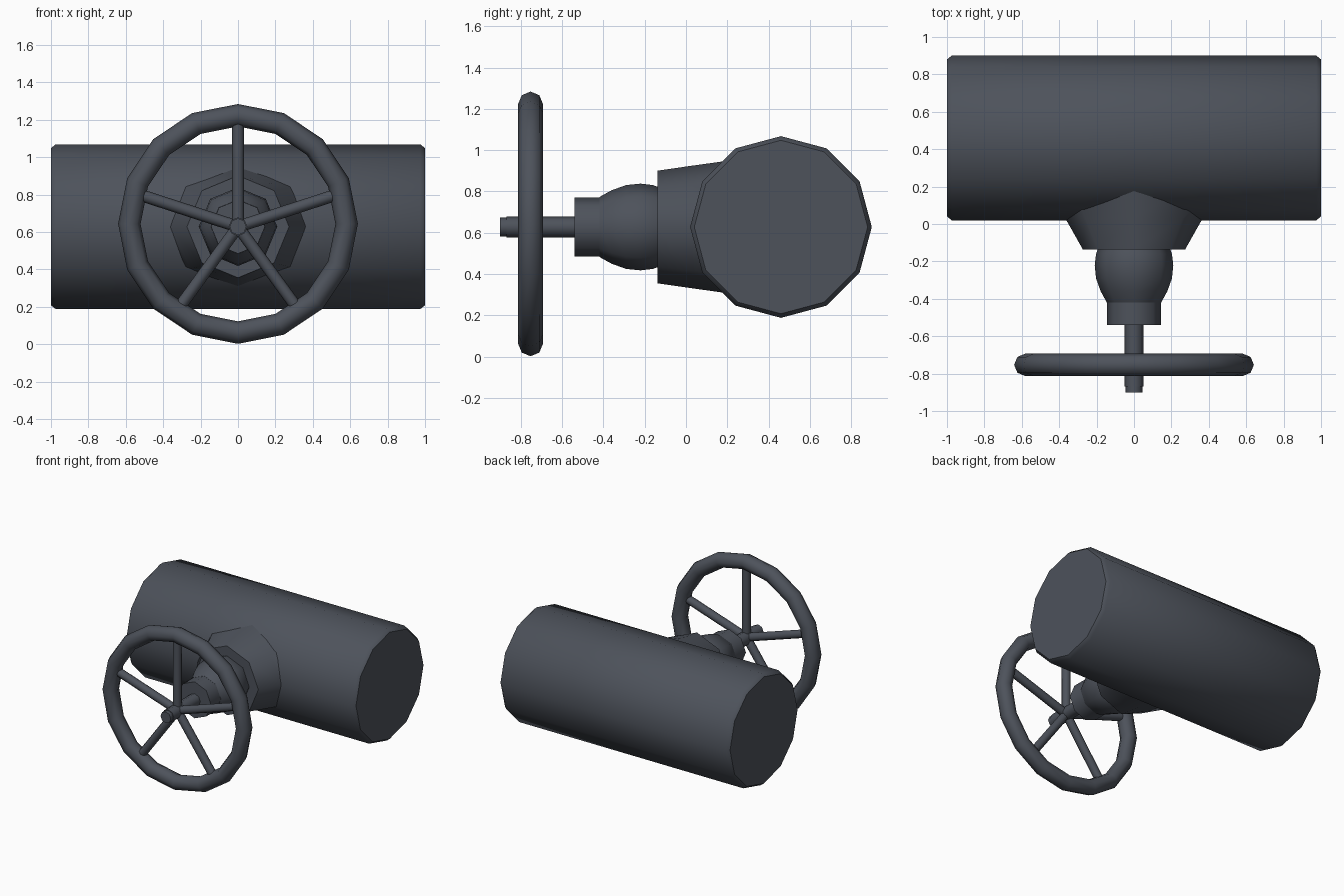
import bpy, bmesh, math
from mathutils import Vector

if "Cube" in bpy.data.objects:
    bpy.data.objects.remove(bpy.data.objects["Cube"])

slate = bpy.data.materials.new("dark slate paint")
slate.diffuse_color = (0.075, 0.085, 0.105, 1)
slate.use_nodes = True
slate.node_tree.nodes["Principled BSDF"].inputs["Base Color"].default_value = slate.diffuse_color
ZC = 0.628  # height of the valve axis


def finish(name, bm, angle):
    bmesh.ops.recalc_face_normals(bm, faces=bm.faces)
    mesh = bpy.data.meshes.new(name)
    bm.to_mesh(mesh)
    bm.free()
    mesh.materials.append(slate)
    ob = bpy.data.objects.new(name, mesh)
    bpy.context.collection.objects.link(ob)
    bpy.ops.object.select_all(action='DESELECT')
    ob.select_set(True)
    bpy.context.view_layer.objects.active = ob
    bpy.ops.object.shade_smooth_by_angle(angle=math.radians(angle))
    return ob


def lathe(name, origin, axis, u, profile, sides, angle=50):
    """Capped rings along axis; profile = (distance, radius along u, radius along axis x u)."""
    o, a, u = Vector(origin), Vector(axis).normalized(), Vector(u).normalized()
    w = a.cross(u)
    bm = bmesh.new()
    rings = []
    for d, ru, rw in profile:
        rings.append([bm.verts.new(o + a * d
                      + u * ru * math.cos(2 * math.pi * i / sides)
                      + w * rw * math.sin(2 * math.pi * i / sides)) for i in range(sides)])
    for r, s in zip(rings, rings[1:]):
        for i in range(sides):
            j = (i + 1) % sides
            bm.faces.new((r[i], r[j], s[j], s[i]))
    bm.faces.new(rings[0])
    bm.faces.new(rings[-1])
    return finish(name, bm, angle)


def rnd(pairs):
    return [(d, r, r) for d, r in pairs]


X, Y, Z = (1, 0, 0), (0, 1, 0), (0, 0, 1)

# horizontal pipe with small end chamfers
lathe("pipe_body", (0, 0.46, ZC), X, Z,
      rnd([(-1, 0.42), (-0.975, 0.44), (0.975, 0.44), (1, 0.42)]), 12)

# bonnet flaring sideways into the pipe
lathe("bonnet", (0, 0, ZC), Y, X,
      [(-0.137, 0.273, 0.273), (0.03, 0.367, 0.297), (0.24, 0.485, 0.326)], 8)

# rounded gland and straight collar
lathe("gland", (0, 0, ZC), Y, X,
      rnd([(-0.42, 0.145), (-0.36, 0.178), (-0.29, 0.203), (-0.22, 0.21),
           (-0.16, 0.203), (-0.10, 0.18)]), 8)
lathe("collar", (0, 0, ZC), Y, X, rnd([(-0.54, 0.144), (-0.38, 0.144)]), 8)

# stem with a slightly thinner tip
lathe("stem", (0, 0, ZC), Y, X,
      rnd([(-0.90, 0.045), (-0.87, 0.045), (-0.87, 0.05), (-0.5, 0.05)]), 8)

# handwheel rim
bm = bmesh.new()
N, M, R, T = 16, 8, 0.581, 0.06
grid = [[bm.verts.new(((R + T * math.cos(b)) * math.cos(a), -0.753 + T * math.sin(b),
                       0.643 + (R + T * math.cos(b)) * math.sin(a)))
         for b in (2 * math.pi * j / M for j in range(M))]
        for a in (2 * math.pi * i / N for i in range(N))]
for i in range(N):
    for j in range(M):
        k, l = (i + 1) % N, (j + 1) % M
        bm.faces.new((grid[i][j], grid[k][j], grid[k][l], grid[i][l]))
finish("handwheel_rim", bm, 50)

# five spokes
for n in range(5):
    t = math.radians(90 + 72 * n)
    lathe(f"spoke_{n + 1}", (0, -0.753, ZC), (math.cos(t), 0, math.sin(t)), Y,
          rnd([(0, 0.032), (0.565, 0.032)]), 8)
